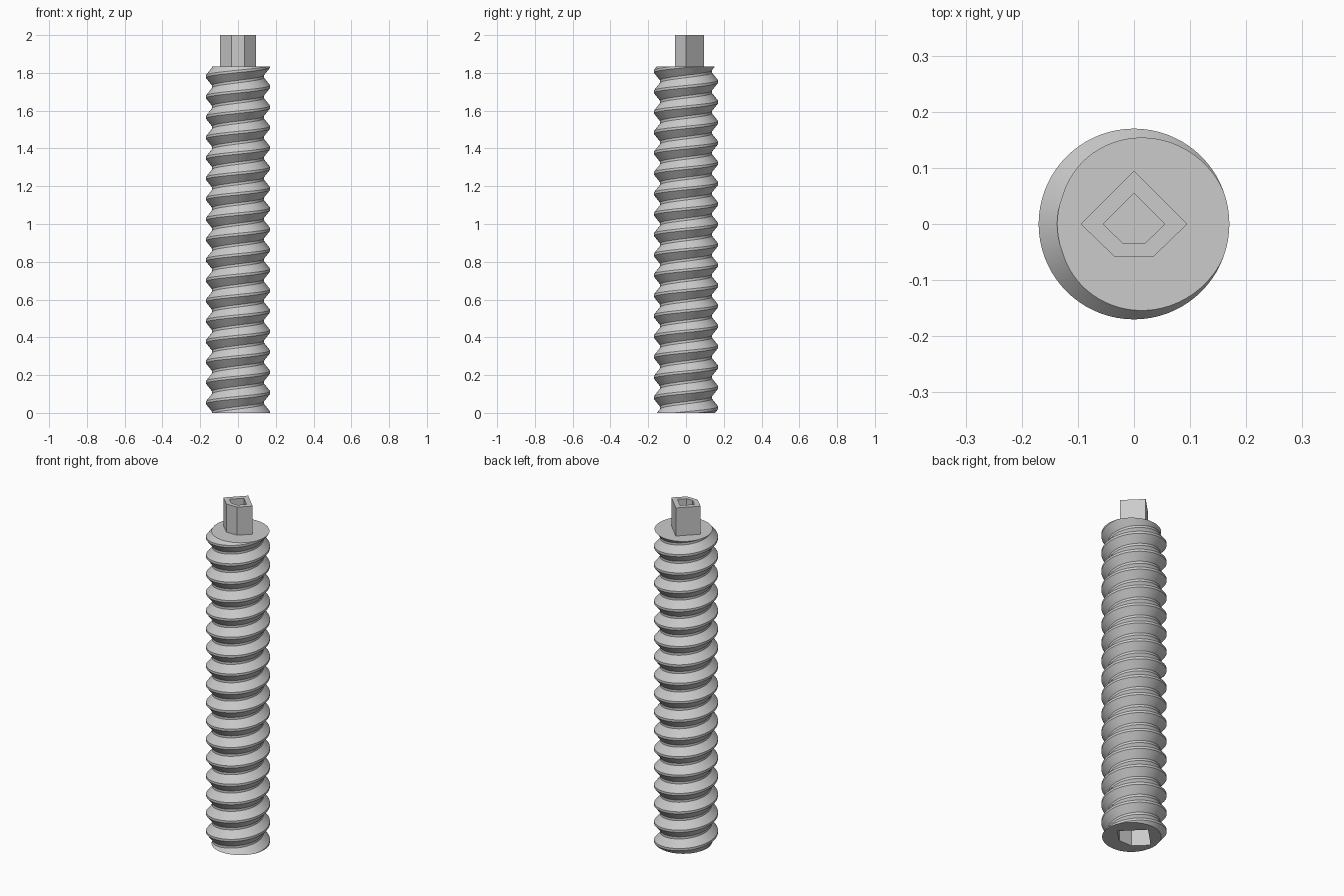
import bpy, bmesh, math

if "Cube" in bpy.data.objects:
    bpy.data.objects.remove(bpy.data.objects["Cube"])

H, TOP = 1.835, 2.0            # threaded length, total height
TURNS, SEG = 17, 72
PITCH = H / TURNS
ROOT, CREST = 0.137, 0.17
FLAT = 0.06                    # half flat width as a fraction of the pitch
SOCKET_DEPTH = 0.2

steel = bpy.data.materials.new("steel grey")
steel.diffuse_color = (0.6, 0.6, 0.6, 1)
steel.use_nodes = True
steel.node_tree.nodes["Principled BSDF"].inputs["Base Color"].default_value = steel.diffuse_color


def finish(bm, name):
    bmesh.ops.recalc_face_normals(bm, faces=bm.faces)
    mesh = bpy.data.meshes.new(name)
    bm.to_mesh(mesh)
    bm.free()
    mesh.materials.append(steel)
    ob = bpy.data.objects.new(name, mesh)
    bpy.context.collection.objects.link(ob)
    return ob


def key_loop(bm, s, z):
    """Five-sided key outline at height z."""
    pts = [(0, 0.095), (-0.095, 0), (-0.035, -0.058), (0.035, -0.058), (0.095, 0)]
    return [bm.verts.new((x * s, y * s, z)) for x, y in pts]


def bridge(bm, a, b):
    n = len(a)
    for i in range(n):
        bm.faces.new((a[i], a[(i + 1) % n], b[(i + 1) % n], b[i]))


def radius(phase):
    """Thread radius; the crest is at phase 0, the root at 0.5."""
    d = abs(phase - round(phase))
    t = min(max((d - FLAT) / (0.5 - 2 * FLAT), 0), 1)
    return CREST + (ROOT - CREST) * t


# Threaded rod: columns of profile points that climb one pitch per turn
bm = bmesh.new()
columns = []
for i in range(SEG + 1):
    turn = i / SEG
    ang = 2 * math.pi * turn
    col = []
    for n in range(-2, TURNS + 2):
        for f in (-FLAT, FLAT, 0.5 - FLAT, 0.5 + FLAT):
            z = min(max((turn + n + f) * PITCH, 0), H)
            r = radius(z / PITCH - turn)
            col.append(bm.verts.new((r * math.cos(ang), r * math.sin(ang), z)))
    columns.append(col)
for a, b in zip(columns, columns[1:]):
    for j in range(len(a) - 1):
        bm.faces.new((a[j], b[j], b[j + 1], a[j + 1]))
bmesh.ops.remove_doubles(bm, verts=bm.verts, dist=1e-5)
bmesh.ops.dissolve_degenerate(bm, edges=bm.edges, dist=1e-6)

# End faces, the lower one open around the key socket
rims = [e for e in bm.edges if e.is_boundary]
top_rim = [e for e in rims if all(v.co.z > H - 1e-4 for v in e.verts)]
low_rim = [e for e in rims if all(v.co.z < 1e-4 for v in e.verts)]
mouth = key_loop(bm, 1.2, 0)
floor = key_loop(bm, 1.2, SOCKET_DEPTH)
bridge(bm, mouth, floor)
bm.faces.new(floor)
mouth_edges = [bm.edges.get((mouth[i], mouth[i - 1])) for i in range(5)]
bmesh.ops.triangle_fill(bm, use_beauty=True, edges=top_rim)
bmesh.ops.triangle_fill(bm, use_beauty=True, edges=low_rim + mouth_edges)
rod = finish(bm, "threaded_rod")
bpy.context.view_layer.objects.active = rod
rod.select_set(True)
bpy.ops.object.shade_smooth_by_angle(angle=math.radians(30))

# Hollow key post on top of the rod
bm = bmesh.new()
loops = [key_loop(bm, s, z) for s, z in ((1, H), (1, TOP), (0.58, TOP), (0.58, H))]
for a, b in zip(loops, loops[1:] + loops[:1]):
    bridge(bm, a, b)
finish(bm, "key_post")
